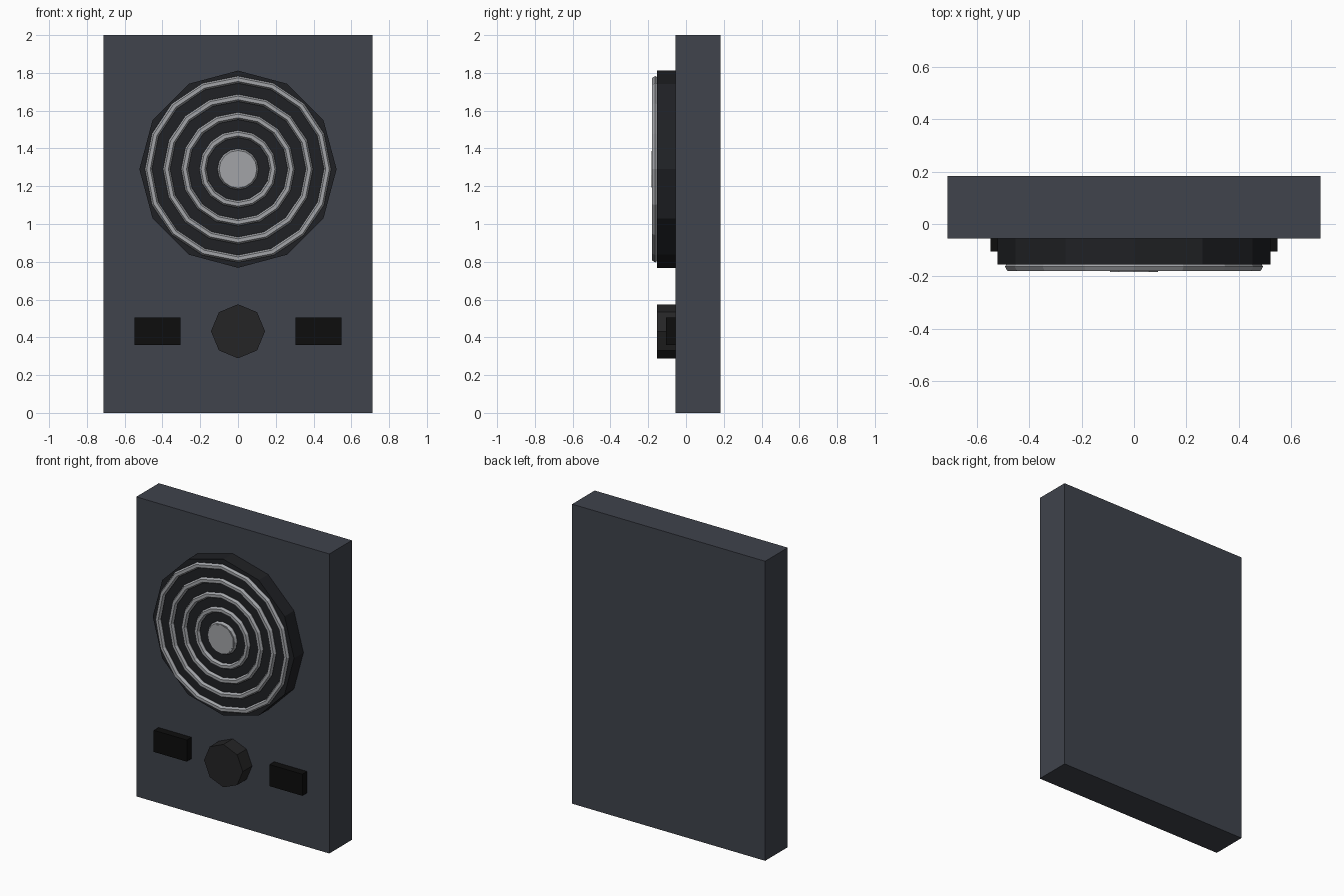
import bpy
from math import pi

if "Cube" in bpy.data.objects:
    bpy.data.objects.remove(bpy.data.objects["Cube"])


def material(name, rgb):
    m = bpy.data.materials.new(name)
    m.diffuse_color = (*rgb, 1)
    m.use_nodes = True
    m.node_tree.nodes["Principled BSDF"].inputs["Base Color"].default_value = m.diffuse_color
    return m


CASE = material("slate", (0.05, 0.056, 0.072))
DRUM = material("charcoal", (0.014, 0.015, 0.018))
KNOB = material("dark_grey", (0.018, 0.018, 0.019))
BLACK = material("black", (0.004, 0.004, 0.004))
METAL = material("metal", (0.36, 0.37, 0.39))

FACE_Y = -0.055      # front plane of the case
SPEAKER_Z = 1.29


def finish(name, mat):
    ob = bpy.context.object
    ob.name = name
    ob.data.materials.append(mat)
    return ob


def box(name, x, y, z, mat):
    """Box from (min, max) pairs."""
    bpy.ops.mesh.primitive_cube_add(
        size=1, location=[(a + b) / 2 for a, b in (x, y, z)])
    ob = finish(name, mat)
    ob.dimensions = [b - a for a, b in (x, y, z)]
    bpy.ops.object.transform_apply(location=False, rotation=False, scale=True)
    return ob


def disc(name, sides, radius, z, front, back, mat):
    """Cylinder facing -y, with a corner pointing up."""
    bpy.ops.mesh.primitive_cylinder_add(
        vertices=sides, radius=radius, depth=back - front,
        location=(0, (front + back) / 2, z), rotation=(pi / 2, 0, 0))
    return finish(name, mat)


# Case
box("case", (-0.713, 0.713), (FACE_Y, 0.183), (0, 2), CASE)

# Round speaker housing with concentric grille rings and centre cap
disc("speaker_housing", 12, 0.522, SPEAKER_Z, -0.154, FACE_Y, DRUM)
for i in range(5):
    bpy.ops.mesh.primitive_torus_add(
        major_segments=16, minor_segments=6,
        major_radius=0.09 + 0.096 * i, minor_radius=0.019,
        location=(0, -0.163, SPEAKER_Z), rotation=(pi / 2, 0, 0))
    finish(f"grille_ring_{i + 1}", METAL)
disc("speaker_cap", 10, 0.096, SPEAKER_Z, -0.183, -0.154, METAL)

# Control knob and the two buttons beside it
disc("control_knob", 8, 0.143, 0.432, -0.154, FACE_Y, KNOB)
for side, label in ((-1, "left"), (1, "right")):
    x = sorted((side * 0.305, side * 0.549))
    box(f"{label}_button", x, (-0.105, FACE_Y), (0.36, 0.504), BLACK)
